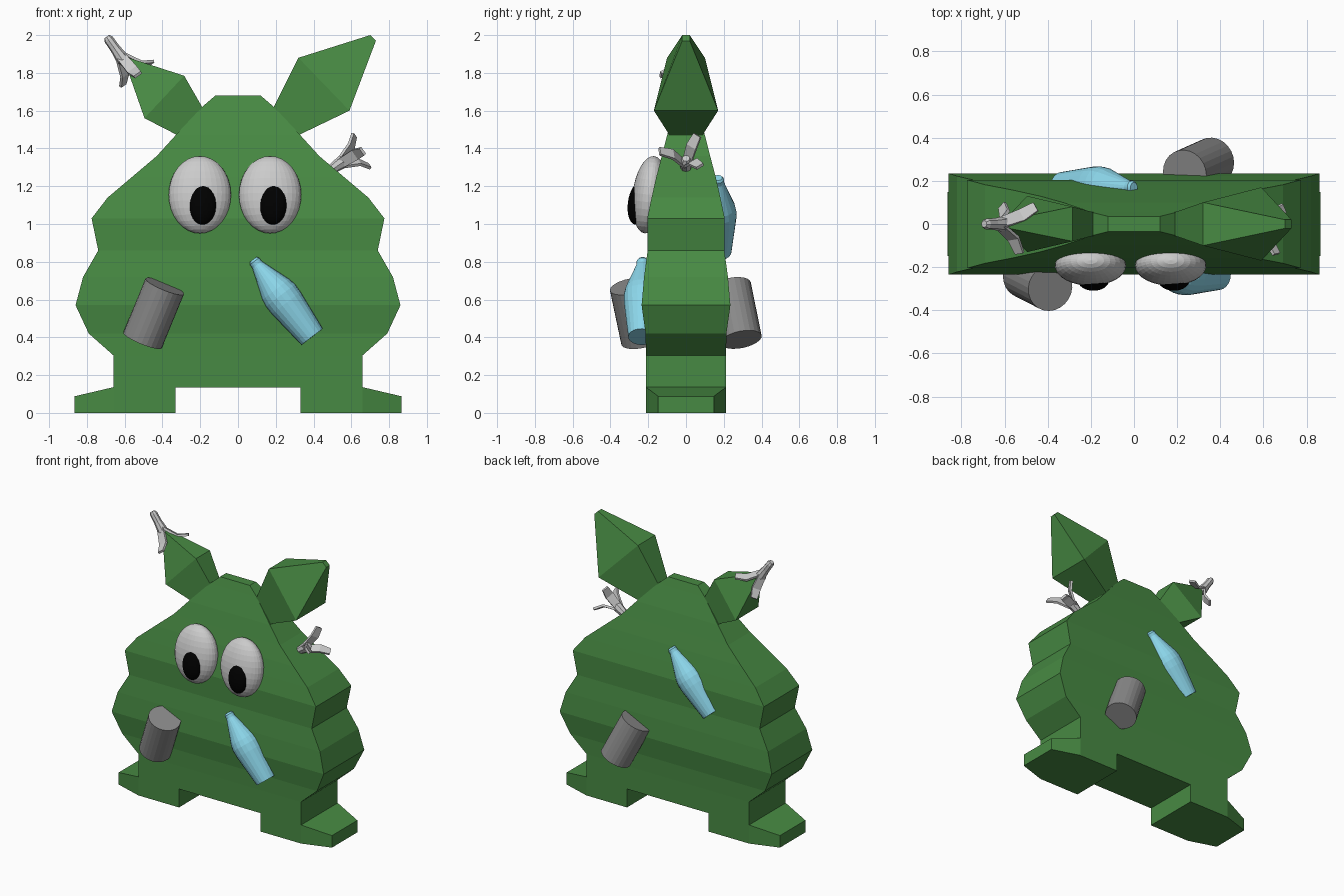
import bpy, bmesh, math
from mathutils import Vector, Matrix

if "Cube" in bpy.data.objects:
    bpy.data.objects.remove(bpy.data.objects["Cube"])


def material(name, rgb):
    m = bpy.data.materials.new(name)
    m.diffuse_color = (*rgb, 1)
    m.use_nodes = True
    m.node_tree.nodes["Principled BSDF"].inputs["Base Color"].default_value = m.diffuse_color
    return m


GREEN = material("green", (0.064, 0.255, 0.056))
BLUE = material("light_blue", (0.26, 0.67, 0.82))
DARK = material("dark_grey", (0.25, 0.25, 0.25))
BLACK = material("black", (0, 0, 0))


def finish(name, bm, mat=None):
    bmesh.ops.recalc_face_normals(bm, faces=bm.faces)
    me = bpy.data.meshes.new(name)
    bm.to_mesh(me)
    bm.free()
    ob = bpy.data.objects.new(name, me)
    bpy.context.collection.objects.link(ob)
    if mat:
        me.materials.append(mat)
    return ob


def add_loft(bm, rings):
    """Skin a list of equal-sized point rings and cap both ends."""
    loops = [[bm.verts.new(p) for p in r] for r in rings]
    n = len(loops[0])
    for a, b in zip(loops, loops[1:]):
        for i in range(n):
            j = (i + 1) % n
            bm.faces.new((a[i], a[j], b[j], b[i]))
    bm.faces.new(loops[0])
    bm.faces.new(loops[-1])


def loft(name, rings, mat=None):
    bm = bmesh.new()
    add_loft(bm, rings)
    return finish(name, bm, mat)


# Body: stacked rectangles (z, half width, half depth)
body = [(.135, .66, .212), (.305, .66, .212), (.42, .79, .214), (.57, .86, .235),
        (.72, .82, .222), (.86, .74, .203), (1.03, .775, .205), (1.14, .69, .182),
        (1.25, .56, .157), (1.36, .43, .128), (1.47, .33, .1), (1.62, .19, .053),
        (1.68, .12, .035)]
loft("body", [[(-w, -d, z), (w, -d, z), (w, d, z), (-w, d, z)] for z, w, d in body], GREEN)

# Feet: blocks tapering outwards (x, half depth, height)
for s, side in ((-1, "left"), (1, "right")):
    foot = [(.33, .212, .136), (.66, .212, .136), (.865, .147, .088)]
    loft(side + "_foot", [[(s * x, -d, 0), (s * x, d, 0), (s * x, d, h), (s * x, -d, h)]
                          for x, d, h in foot], GREEN)


# Ears: each ring is an inner and an outer edge (x, z, half depth)
def ear(name, s, pairs):
    loft(name, [[(s * a[0], -a[2], a[1]), (s * a[0], a[2], a[1]),
                 (s * b[0], b[2], b[1]), (s * b[0], -b[2], b[1])] for a, b in pairs], GREEN)


root = ((.17, 1.58, .05), (.31, 1.44, .09))
base = ((.19, 1.62, .055), (.33, 1.475, .09))
ear("right_ear", 1, [root, base, ((.32, 1.88, .1), (.59, 1.60, .17)),
                     ((.70, 2.0, .02), (.73, 1.97, .02))])
ear("left_ear", -1, [root, base, ((.285, 1.785, .08), (.495, 1.56, .13)),
                     ((.58, 1.88, .02), (.60, 1.86, .02))])


# Eyes and pupils: tilted ellipsoids
def ellipsoid(name, loc, size, mat=None):
    bm = bmesh.new()
    m = Matrix.Translation(loc) @ Matrix.Rotation(math.radians(-7), 4, 'X') @ Matrix.Diagonal((*size, 1))
    bmesh.ops.create_uvsphere(bm, u_segments=32, v_segments=16, radius=1, matrix=m)
    return finish(name, bm, mat)


for x, px, side in ((-.202, -.188, "left"), (.17, .185, "right")):
    ellipsoid(side + "_eye", (x, -.193, 1.155), (.165, .09, .206))
    ellipsoid(side + "_pupil", (px, -.256, 1.108), (.075, .052, .112), BLACK)


# Turned parts: profile of (distance, radius) along the line from a to b
def turned(name, a, b, profile, mat, n=24):
    a, b = Vector(a), Vector(b)
    d = (b - a).normalized()
    u = d.orthogonal().normalized()
    v = d.cross(u)
    ang = [2 * math.pi * i / n for i in range(n)]
    loft(name, [[a + d * t + (u * math.cos(k) + v * math.sin(k)) * r for k in ang]
                for t, r in profile], mat)


# Cans stuck on the front and back
can = [(0, .11), (.315, .11)]
turned("front_can", (-.388, -.295, .67), (-.505, -.235, .385), can, DARK)
turned("back_can", (.235, .235, .67), (.365, .293, .385), can, DARK)

# Bottles stuck on the front and back
bottle = [(0, .022), (.012, .031), (.035, .031), (.2, .09), (.24, .097), (.29, .096), (.515, .071)]
turned("front_bottle", (.08, -.23, .812), (.393, -.235, .402), bottle, BLUE, 20)
turned("back_bottle", (.0, .17, 1.245), (-.32, .17, .87), bottle, BLUE, 20)


# Bone clusters: a rounded stem that splits into three flat bent prongs
def strip(bm, axis, pts, widths, thick):
    pts = [Vector(p) for p in pts]
    rings = []
    for i, p in enumerate(pts):
        d = (pts[min(i + 1, len(pts) - 1)] - pts[max(i - 1, 0)]).normalized()
        u = d.cross(axis)
        u = u.normalized() if u.length > .05 else d.orthogonal().normalized()
        v = d.cross(u)
        w, t = widths[i] / 2, thick / 2
        rings.append([p + u * w + v * t, p - u * w + v * t, p - u * w - v * t, p + u * w - v * t])
    add_loft(bm, rings)


def bone(name, tip, split, ends):
    tip, split = Vector(tip), Vector(split)
    axis = (split - tip).normalized()
    u = axis.orthogonal().normalized()
    v = axis.cross(u)
    bm = bmesh.new()
    length = (split - tip).length
    add_loft(bm, [[tip + axis * length * t + (u * math.cos(k) + v * math.sin(k)) * r
                   for k in [math.pi * i / 4 for i in range(8)]]
                  for t, r in ((0, .016), (.12, .026), (.5, .027), (.95, .036), (1.15, .02))])
    for e in ends:
        e = Vector(e)
        mid = split.lerp(e, .5) + axis * .015
        strip(bm, axis, [tip.lerp(split, .7), mid, e], [.05, .06, .045], .016)
    finish(name, bm)


bone("ear_bone", (-.695, 0, 1.992), (-.605, 0, 1.865),
     [(-.61, .085, 1.735), (-.455, .08, 1.855), (-.53, -.135, 1.79)])
bone("shoulder_bone", (.44, 0, 1.25), (.56, 0, 1.335),
     [(.615, .06, 1.47), (.66, -.14, 1.385), (.695, .075, 1.305)])
